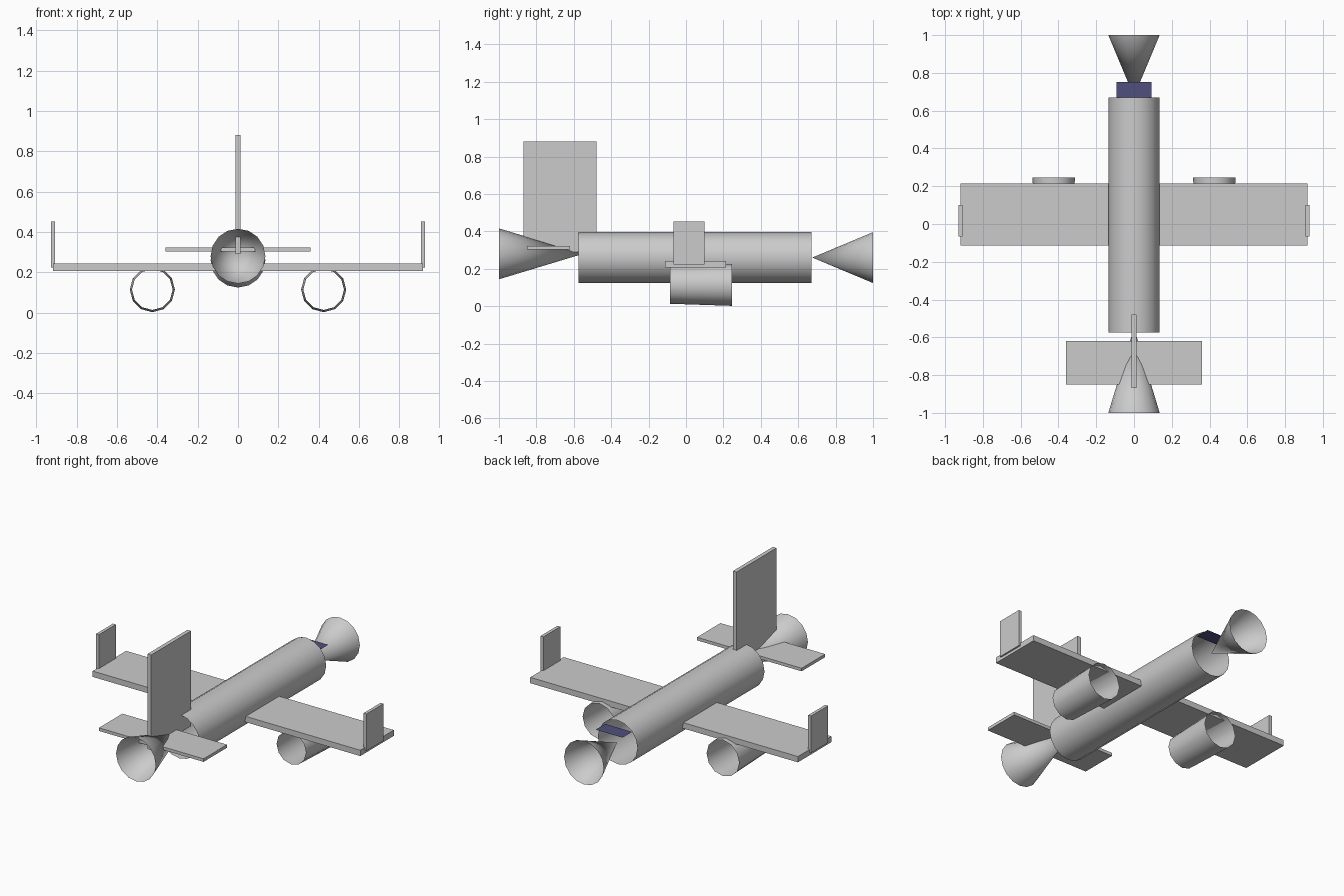
import bpy, bmesh
from math import sin, cos, pi, radians

if "Cube" in bpy.data.objects:
    bpy.data.objects.remove(bpy.data.objects["Cube"])


def finish(name, bm, smooth=False):
    mesh = bpy.data.meshes.new(name)
    bm.to_mesh(mesh)
    bm.free()
    ob = bpy.data.objects.new(name, mesh)
    bpy.context.collection.objects.link(ob)
    if smooth:
        bpy.ops.object.select_all(action='DESELECT')
        ob.select_set(True)
        bpy.context.view_layer.objects.active = ob
        bpy.ops.object.shade_smooth_by_angle(angle=radians(35))
    return ob


def box(name, x, y, z):
    """Box from (min, max) pairs."""
    bm = bmesh.new()
    bmesh.ops.create_cube(bm, size=1)
    for v in bm.verts:
        v.co = [lo + (c + 0.5) * (hi - lo) for c, (lo, hi) in zip(v.co, (x, y, z))]
    return finish(name, bm)


def tube(name, x, z0, y0, r0, z1, y1, r1, sides):
    """Open-ended tube or cone running along y."""
    bm = bmesh.new()
    rings = []
    for z, y, r in ((z0, y0, r0), (z1, y1, r1)):
        rings.append([bm.verts.new((x + r * sin(2 * pi * i / sides), y,
                                    z + r * cos(2 * pi * i / sides)))
                      for i in range(sides)])
    a, b = rings
    for i in range(sides):
        j = (i + 1) % sides
        bm.faces.new((a[i], b[i], b[j], a[j]))
    bmesh.ops.remove_doubles(bm, verts=bm.verts, dist=1e-5)
    bmesh.ops.recalc_face_normals(bm, faces=bm.faces)
    return finish(name, bm, True)


# Fuselage and open end cones
tube("fuselage", 0, 0.26, -0.575, 0.136, 0.26, 0.67, 0.136, 16)
tube("nose_cone", 0, 0.26, 0.675, 0, 0.26, 1.0, 0.136, 16)
tube("tail_cone", 0, 0.28, -1.0, 0.136, 0.28, -0.55, 0, 16)

# Wing and tail surfaces
box("wing", (-0.918, 0.918), (-0.113, 0.215), (0.207, 0.243))
box("tailplane", (-0.359, 0.359), (-0.85, -0.62), (0.303, 0.322))
box("tail_fin", (-0.0125, 0.0125), (-0.868, -0.478), (0.29, 0.88))

# Winglets and engines on both sides
for side, s in (("left", -1), ("right", 1)):
    box(f"winglet_{side}", (s * 0.918 - 0.01, s * 0.918 + 0.01),
        (-0.066, 0.1), (0.224, 0.453))
    tube(f"engine_{side}", s * 0.425, 0.114, -0.085, 0.101,
         0.114, 0.246, 0.112, 12)

# Cockpit window: a flat blue sheet
bm = bmesh.new()
bm.faces.new([bm.verts.new(p) for p in ((-0.092, 0.66, 0.345), (0.092, 0.66, 0.345),
                                        (0.092, 0.753, 0.345), (-0.092, 0.753, 0.345))])
window = finish("cockpit_window", bm)
mat = bpy.data.materials.new("window_blue")
mat.diffuse_color = (0.08, 0.08, 0.2, 1)
mat.use_nodes = True
mat.node_tree.nodes["Principled BSDF"].inputs["Base Color"].default_value = mat.diffuse_color
window.data.materials.append(mat)
